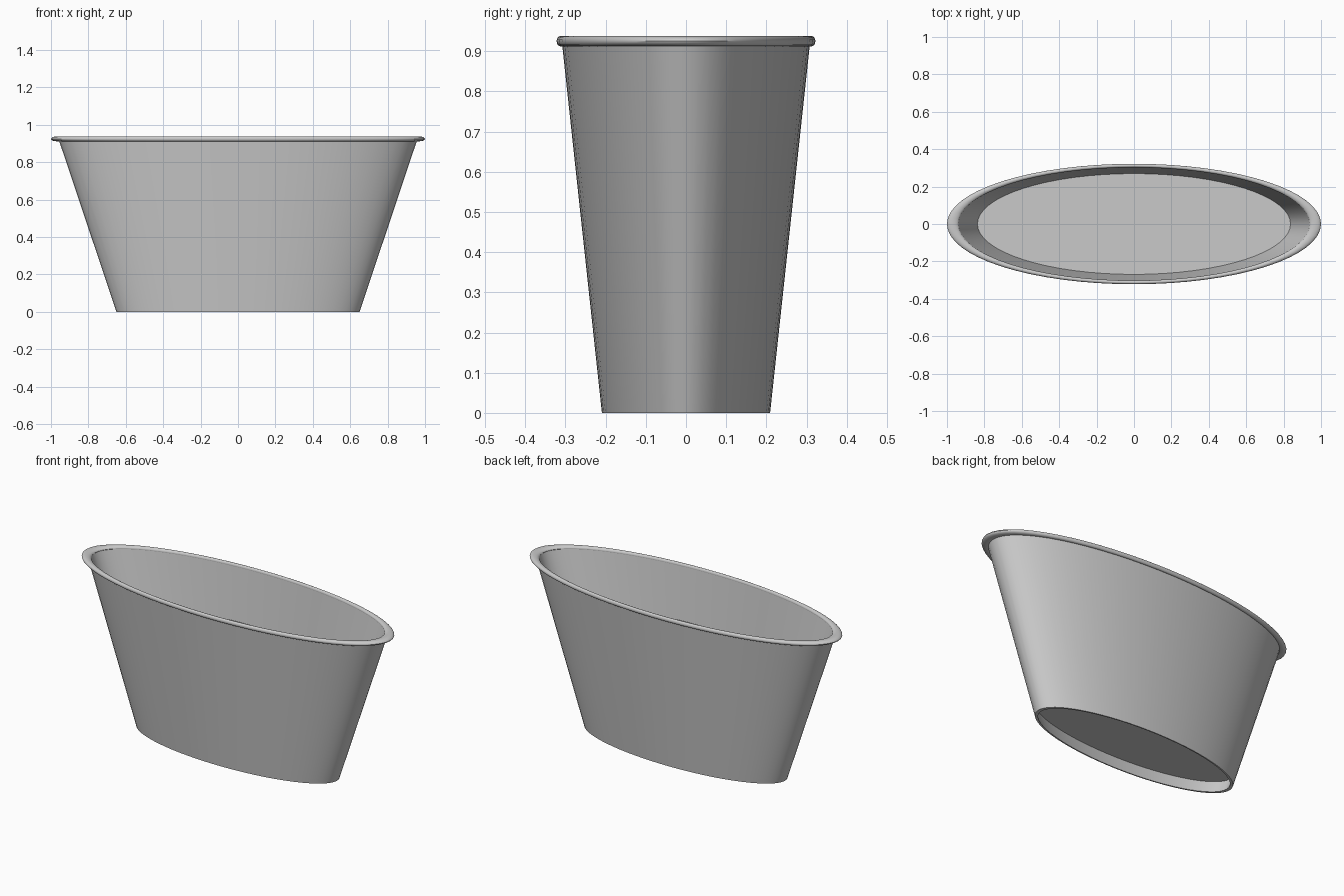
import bpy, bmesh, math

SEGMENTS = 64
DEPTH_RATIO = 0.322   # oval plan: depth relative to width

cube = bpy.data.objects.get("Cube")
if cube:
    bpy.data.objects.remove(cube)

# Single grey material
grey = bpy.data.materials.new("grey")
grey.use_nodes = True
colour = (0.59, 0.59, 0.59, 1)
grey.diffuse_color = colour
grey.node_tree.nodes["Principled BSDF"].inputs["Base Color"].default_value = colour


def oval_lathe(name, profile, closed=False, caps=False):
    """Sweep a (radius, height) profile around z, squashed into an oval."""
    bm = bmesh.new()
    rings = []
    for r, z in profile:
        ring = []
        for i in range(SEGMENTS):
            a = 2 * math.pi * i / SEGMENTS
            ring.append(bm.verts.new((r * math.cos(a), r * DEPTH_RATIO * math.sin(a), z)))
        rings.append(ring)
    pairs = list(zip(rings, rings[1:]))
    if closed:
        pairs.append((rings[-1], rings[0]))
    for low, high in pairs:
        for i in range(SEGMENTS):
            j = (i + 1) % SEGMENTS
            bm.faces.new((low[i], low[j], high[j], high[i]))
    if caps:
        bm.faces.new(rings[0])
        bm.faces.new(rings[-1])
    bmesh.ops.recalc_face_normals(bm, faces=bm.faces)
    mesh = bpy.data.meshes.new(name)
    bm.to_mesh(mesh)
    bm.free()
    mesh.materials.append(grey)
    obj = bpy.data.objects.new(name, mesh)
    bpy.context.collection.objects.link(obj)
    bpy.ops.object.select_all(action="DESELECT")
    obj.select_set(True)
    bpy.context.view_layer.objects.active = obj
    bpy.ops.object.shade_smooth_by_angle(angle=math.radians(35))


# Tapered wall, open at the foot and the mouth
oval_lathe("tapered_wall", [(0.65, 0), (0.96, 0.925), (0.94, 0.925), (0.63, 0)], closed=True)

# Rolled rim
rim = [(0.969 + 0.031 * math.cos(t), 0.925 + 0.013 * math.sin(t))
       for t in (2 * math.pi * k / 16 for k in range(16))]
oval_lathe("rolled_rim", rim, closed=True)

# Solid filling: recessed underside up to the flat surface inside
oval_lathe("inner_filling", [(0.655, 0.07), (0.839, 0.618)], caps=True)
